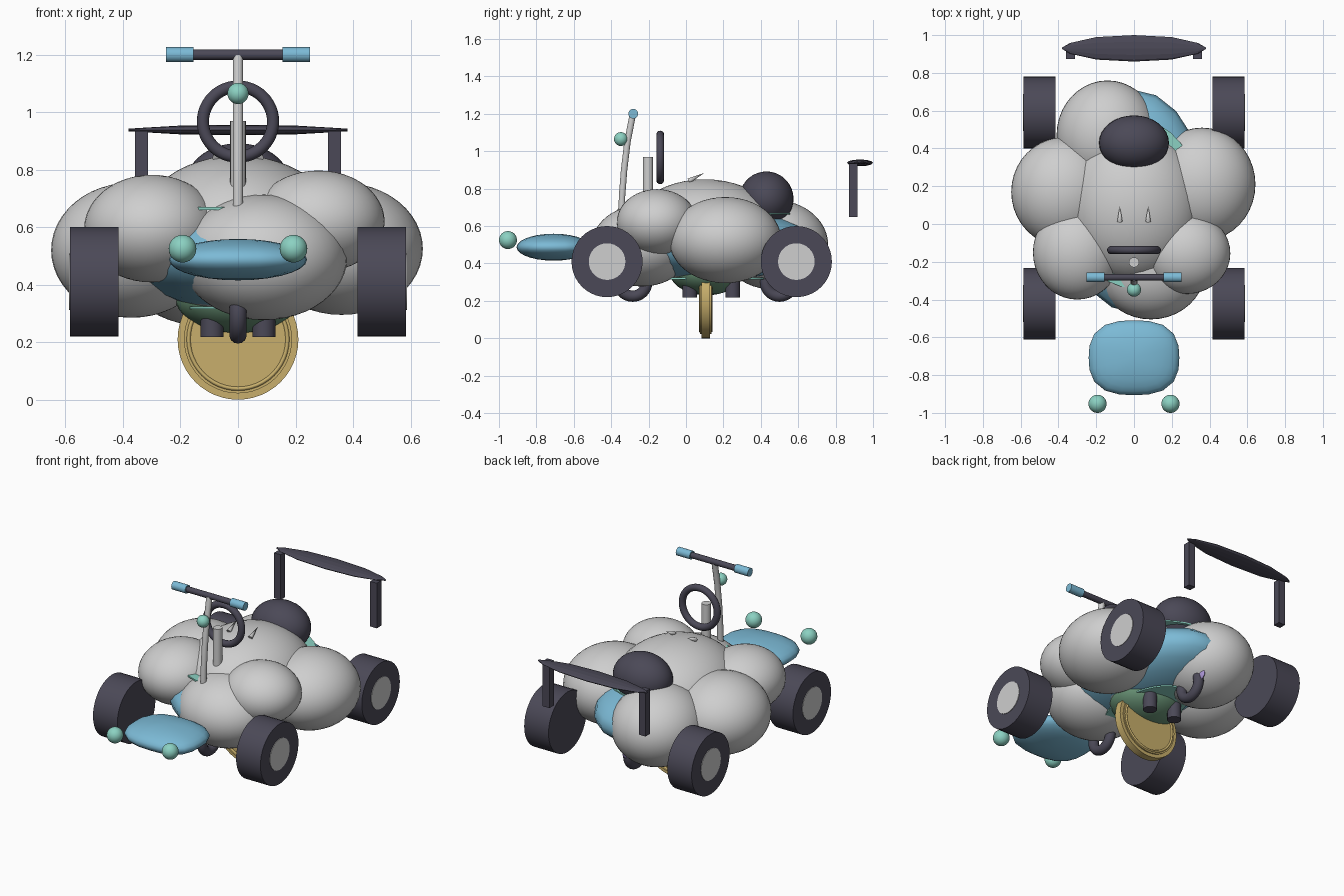
import bpy, math
from mathutils import Vector

if "Cube" in bpy.data.objects:
    bpy.data.objects.remove(bpy.data.objects["Cube"])


def mat(name, r, g, b):
    m = bpy.data.materials.new(name)
    m.diffuse_color = (r, g, b, 1)
    m.use_nodes = True
    m.node_tree.nodes["Principled BSDF"].inputs["Base Color"].default_value = m.diffuse_color
    return m


GREY = mat("cloud grey", 0.62, 0.62, 0.62)
DARK = mat("dark slate", 0.07, 0.066, 0.095)
BLUE = mat("sky blue", 0.2, 0.49, 0.67)
TEAL = mat("teal", 0.26, 0.64, 0.54)
GREEN = mat("moss green", 0.14, 0.29, 0.18)
GOLD = mat("gold", 0.58, 0.43, 0.15)
PURPLE = mat("purple", 0.38, 0.28, 0.62)


def finish(name, m, angle=40):
    o = bpy.context.object
    o.name = name
    o.data.materials.append(m)
    bpy.ops.object.transform_apply(location=False, rotation=True, scale=True)
    bpy.ops.object.shade_smooth_by_angle(angle=math.radians(angle))
    return o


def ball(name, loc, r, m, seg=32, rings=18):
    if not isinstance(r, tuple):
        r = (r, r, r)
    bpy.ops.mesh.primitive_uv_sphere_add(segments=seg, ring_count=rings, location=loc)
    bpy.context.object.scale = r
    return finish(name, m, 60)


def rod(name, loc, r, length, axis, m, seg=32, r2=None):
    rot = {"x": (0, math.pi / 2, 0), "y": (math.pi / 2, 0, 0), "z": (0, 0, 0)}[axis]
    bpy.ops.mesh.primitive_cone_add(vertices=seg, radius1=r, radius2=r if r2 is None else r2,
                                    depth=length, location=loc, rotation=rot)
    return finish(name, m)


def ring(name, loc, R, r, axis, m, squash=1.0):
    rot = {"x": (0, math.pi / 2, 0), "y": (math.pi / 2, 0, 0), "z": (0, 0, 0)}[axis]
    bpy.ops.mesh.primitive_torus_add(major_segments=48, minor_segments=14, major_radius=R,
                                     minor_radius=r, location=loc, rotation=rot)
    bpy.context.object.scale = (1, 1, squash)
    return finish(name, m, 60)


# Cloud body puffs
puffs = {
    "center_puff": ((0, 0.1, 0.57), (0.36, 0.41, 0.28)),
    "rear_puff": ((-0.14, 0.47, 0.5), (0.27, 0.29, 0.24)),
    "left_puff": ((-0.37, 0.17, 0.52), (0.28, 0.29, 0.235)),
    "right_puff": ((0.36, 0.21, 0.525), (0.283, 0.3, 0.23)),
    "front_left_puff": ((-0.3, -0.15, 0.595), (0.235, 0.25, 0.187)),
    "front_right_puff": ((0.28, -0.155, 0.62), (0.23, 0.215, 0.177)),
    "front_puff": ((0.09, -0.235, 0.495), (0.29, 0.27, 0.218)),
}
for n, (loc, r) in puffs.items():
    ball(n, loc, r, GREY, 40, 24)

# Blue core showing between puffs, with thin teal plates
ball("blue_core", (0, 0.12, 0.5), (0.38, 0.59, 0.19), BLUE, 20, 12)
for n, z, rx, ry in (("upper_plate", 0.665, 0.35, 0.45), ("lower_plate", 0.32, 0.18, 0.31)):
    bpy.ops.mesh.primitive_cylinder_add(vertices=32, radius=1, depth=1, location=(0, 0.11, z))
    bpy.context.object.scale = (rx, ry, 0.009)
    finish(n, TEAL)

# Underside: green belly, nozzles, rings
ball("belly", (0, 0.11, 0.36), (0.22, 0.2, 0.13), GREEN)
for x in (-0.09, 0.09):
    for y in (0.02, 0.25):
        rod("nozzle", (x, y, 0.275), 0.04, 0.115, "z", DARK, 16)
for y in (-0.285, 0.5):
    ring("under_ring", (0, y, 0.3), 0.075, 0.03, "x", DARK)
ball("underside_gem", (0, 0.57, 0.33), (0.015, 0.06, 0.04), PURPLE, 16, 10)

# Gold medallion with raised rim
rod("medallion", (0, 0.105, 0.21), 0.21, 0.045, "y", GOLD, 48)
rod("medallion_step", (0, 0.105, 0.21), 0.188, 0.06, "y", GOLD, 48)
ring("medallion_rim", (0, 0.105, 0.21), 0.172, 0.012, "y", GOLD, 3.1)

# Dark head ball and small ears on the cloud
ball("rear_ball", (0, 0.43, 0.745), (0.185, 0.145, 0.147), DARK)
for x in (-0.075, 0.075):
    bpy.ops.mesh.primitive_cone_add(vertices=12, radius1=0.014, radius2=0, depth=0.09,
                                    location=(x, 0.055, 0.862), rotation=(-1.1, 0, 0))
    finish("ear", GREY, 60)

# Wheels with flush hub plates
for sx in (-1, 1):
    for y in (-0.422, 0.59):
        rod("wheel", (sx * 0.5, y, 0.41), 0.19, 0.17, "x", DARK, 40)
        rod("hub", (sx * 0.585, y, 0.41), 0.098, 0.006, "x", GREY, 32)

# Steering column and wheel
rod("steering_column", (0, -0.203, 0.82), 0.027, 0.3, "z", GREY, 20)
ring("steering_wheel", (0, -0.138, 0.967), 0.122, 0.021, "y", DARK)

# Curved handlebar stem
cu = bpy.data.curves.new("handlebar_stem", "CURVE")
cu.dimensions = "3D"
cu.bevel_depth = 0.018
cu.bevel_resolution = 3
cu.use_fill_caps = True
pts = [(-0.345, 0.62), (-0.342, 0.76), (-0.331, 0.9), (-0.313, 1.05), (-0.285, 1.195)]
sp = cu.splines.new("POLY")
sp.points.add(len(pts) - 1)
for p, (y, z) in zip(sp.points, pts):
    p.co = (0, y, z, 1)
sp.use_smooth = True
cu.materials.append(GREY)
bpy.context.collection.objects.link(bpy.data.objects.new("handlebar_stem", cu))

# Handlebar, grips and lamp
rod("handlebar", (0, -0.282, 1.2), 0.018, 0.34, "x", DARK, 20)
for sx in (-1, 1):
    rod("grip", (sx * 0.203, -0.282, 1.2), 0.026, 0.096, "x", BLUE, 20)
ball("stem_lamp", (0, -0.348, 1.065), 0.037, TEAL)

# Front nose pad, slightly squared, with two lamps
nose = ball("nose_pad", (0, -0.708, 0.487), 1, BLUE, 20, 14)
for v in nose.data.vertices:
    c = v.co
    h = math.hypot(c.x, c.y)
    if h > 1e-4:
        x, y = c.x / h, c.y / h
        k = h / (abs(x) ** 2.7 + abs(y) ** 2.7) ** (1 / 2.7)
        c.x, c.y = x * k, y * k
    v.co = Vector((c.x * 0.24, c.y * 0.198, c.z * 0.072))
for sx in (-1, 1):
    ball("front_lamp", (sx * 0.193, -0.952, 0.525), 0.048, TEAL)

# Rear wing: lens section tapering to the tips
stations = [(-0.38, 0.06), (-0.34, 0.4), (-0.2, 0.85), (0, 1), (0.2, 0.85), (0.34, 0.4), (0.38, 0.06)]
N = 12
verts, faces = [], []
for x, s in stations:
    for i in range(N):
        a = 2 * math.pi * i / N
        verts.append((x, 0.93 + 0.07 * s * math.cos(a), 0.938 + 0.018 * max(s, 0.25) * math.sin(a)))
for j in range(len(stations) - 1):
    for i in range(N):
        k = (i + 1) % N
        faces.append((j * N + i, j * N + k, (j + 1) * N + k, (j + 1) * N + i))
faces += [tuple(reversed(range(N))), tuple(range((len(stations) - 1) * N, len(stations) * N))]
me = bpy.data.meshes.new("rear_wing")
me.from_pydata(verts, [], [tuple(reversed(f)) for f in faces])
me.materials.append(DARK)
wing = bpy.data.objects.new("rear_wing", me)
bpy.context.collection.objects.link(wing)

# Wing posts
for sx in (-1, 1):
    bpy.ops.mesh.primitive_cube_add(size=1, location=(sx * 0.336, 0.895, 0.792))
    bpy.context.object.scale = (0.046, 0.045, 0.285)
    finish("wing_post", DARK)
